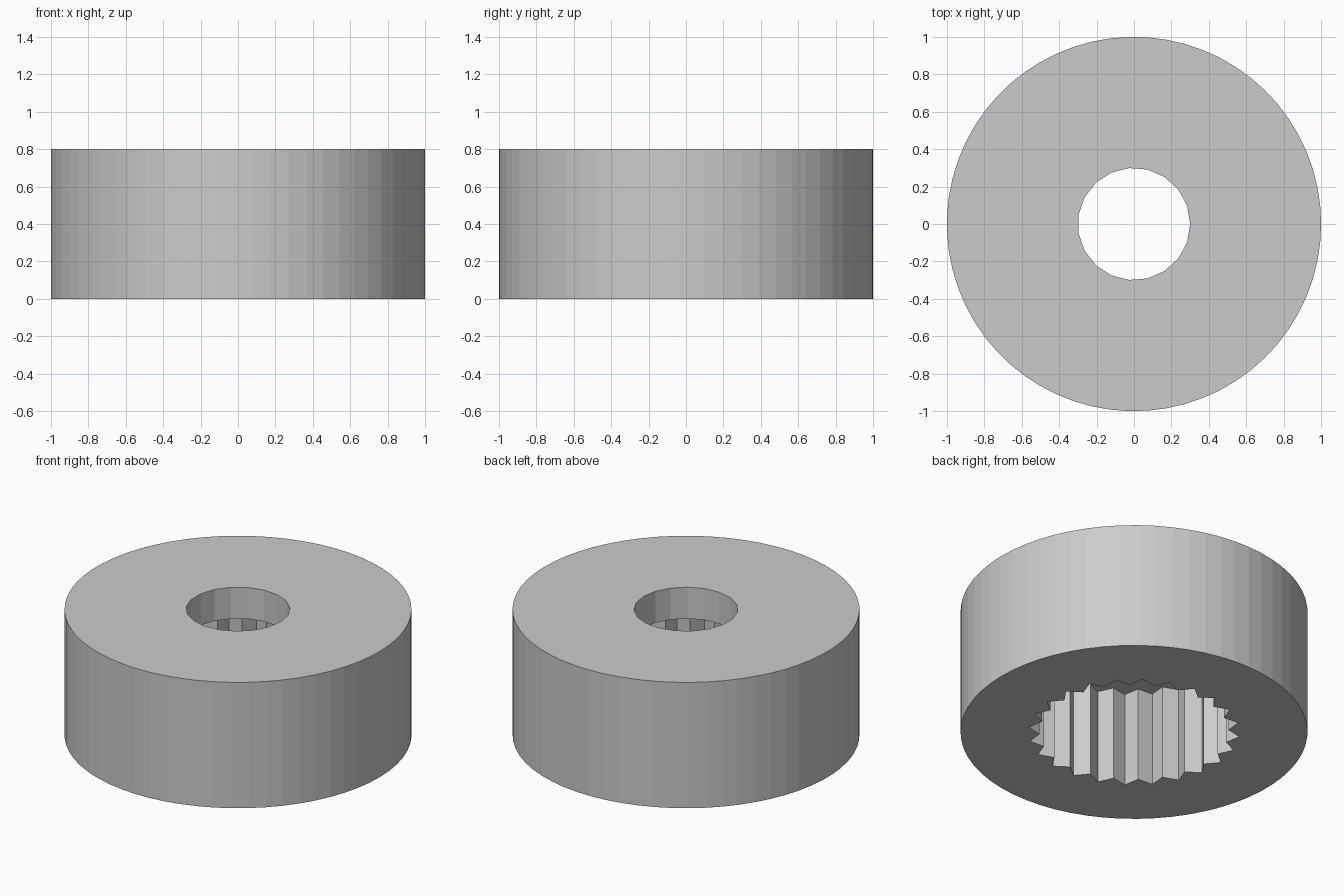
import bpy
import bmesh
from math import cos, sin, pi, radians

cube = bpy.data.objects.get("Cube")
if cube:
    bpy.data.objects.remove(cube, do_unlink=True)

HEIGHT, SHOULDER = 0.8, 0.6
OUTER_R, BORE_R = 1.0, 0.3
TEETH, TIP_R, ROOT_R, TOOTH_TURN = 24, 0.61, 0.544, radians(10)


def outline(count, radii, turn=0.0):
    """Closed outline whose corners cycle through the given radii."""
    points = []
    for i in range(count):
        a = turn + 2 * pi * i / count
        r = radii[i % len(radii)]
        points.append((r * cos(a), r * sin(a)))
    return points


def wall(bm, points, low, high):
    """Upright wall along an outline; returns its lower and upper edge loops."""
    rings = [[bm.verts.new((x, y, z)) for x, y in points] for z in (low, high)]
    n = len(points)
    for i in range(n):
        j = (i + 1) % n
        bm.faces.new((rings[0][i], rings[0][j], rings[1][j], rings[1][i]))
    return [[bm.edges.get((ring[i], ring[(i + 1) % n])) for i in range(n)]
            for ring in rings]


bm = bmesh.new()
# Outer rim, round bore and toothed socket
rim_low, rim_high = wall(bm, outline(63, [OUTER_R]), 0, HEIGHT)
bore_low, bore_high = wall(bm, outline(19, [BORE_R]), SHOULDER, HEIGHT)
socket_low, socket_high = wall(
    bm, outline(2 * TEETH, [TIP_R, ROOT_R], TOOTH_TURN), 0, SHOULDER)

# Flat rings: top, underside and the shoulder inside the socket
for outer, inner in ((rim_high, bore_high), (rim_low, socket_low),
                     (socket_high, bore_low)):
    bmesh.ops.triangle_fill(bm, edges=outer + inner, use_beauty=True)
bmesh.ops.recalc_face_normals(bm, faces=bm.faces[:])

mesh = bpy.data.meshes.new("splined_knob")
bm.to_mesh(mesh)
bm.free()
knob = bpy.data.objects.new("splined_knob", mesh)
bpy.context.collection.objects.link(knob)

# Plain grey
grey = bpy.data.materials.new("light_grey")
grey.use_nodes = True
colour = (0.6, 0.6, 0.6, 1)
grey.diffuse_color = colour
grey.node_tree.nodes["Principled BSDF"].inputs["Base Color"].default_value = colour
mesh.materials.append(grey)
